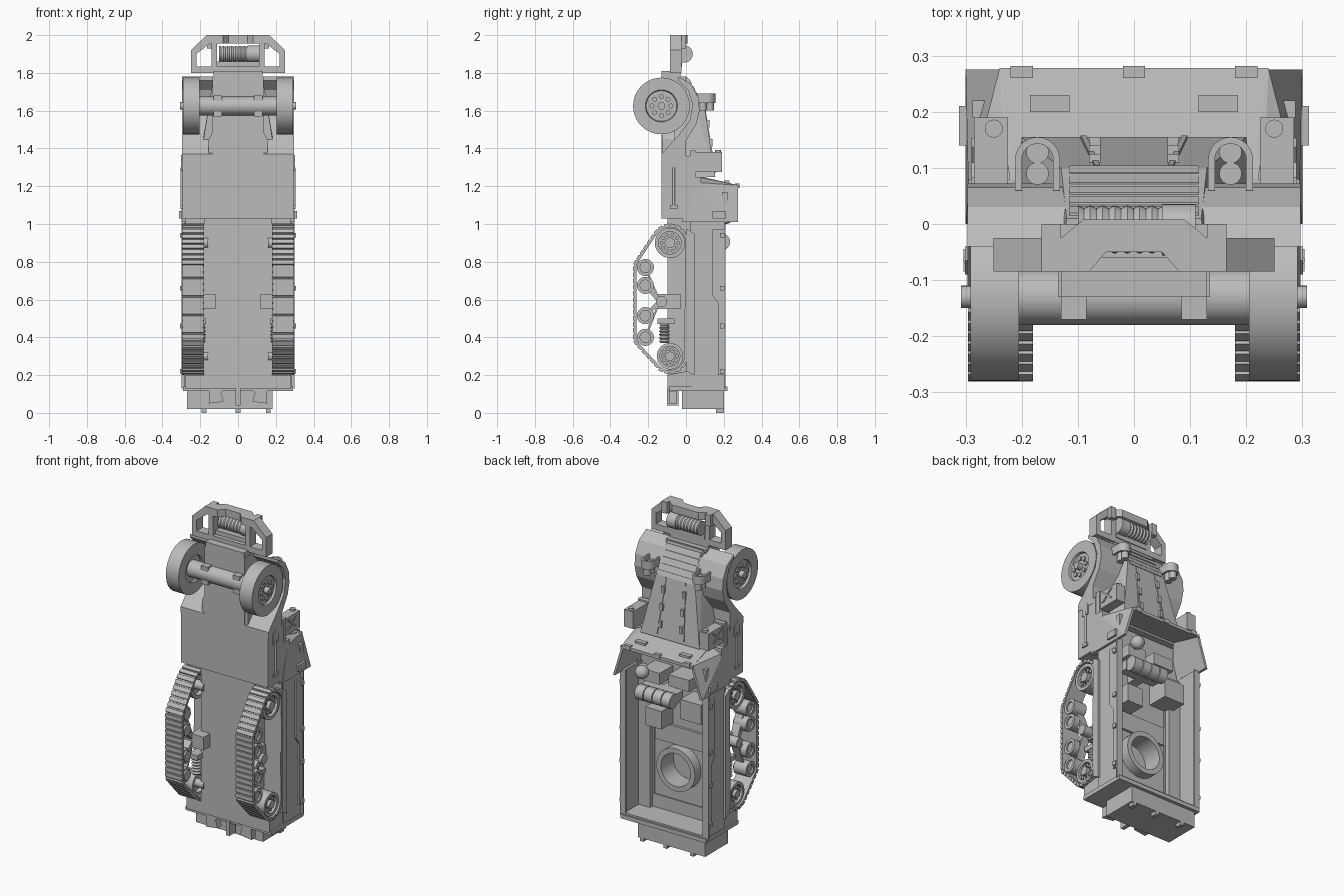
import bpy
import bmesh
from math import sin, cos, pi, radians
from mathutils import Vector
from mathutils.geometry import convex_hull_2d

default_cube = bpy.data.objects.get("Cube")
if default_cube:
    bpy.data.objects.remove(default_cube, do_unlink=True)

grey = bpy.data.materials.new("armour_grey")
grey.use_nodes = True
grey.diffuse_color = (.5, .5, .5, 1)
grey.node_tree.nodes["Principled BSDF"].inputs["Base Color"].default_value = grey.diffuse_color


def finish(name, bm, mirror=False, smooth=False):
    """Turn a bmesh into a named object, optionally mirrored across x."""
    bmesh.ops.remove_doubles(bm, verts=bm.verts, dist=.00001)
    bmesh.ops.recalc_face_normals(bm, faces=bm.faces)
    mesh = bpy.data.meshes.new(name)
    bm.to_mesh(mesh)
    bm.free()
    mesh.materials.append(grey)
    if smooth:
        mesh.shade_smooth()
        mesh.set_sharp_from_angle(angle=radians(35))
    obj = bpy.data.objects.new(name, mesh)
    bpy.context.collection.objects.link(obj)
    if mirror:
        modifier = obj.modifiers.new("mirror", "MIRROR")
        modifier.use_mirror_merge = False
    return obj


def place(axis, along, u, v):
    """Point from a distance along an axis and the two remaining coordinates."""
    return {"x": (along, u, v), "y": (u, along, v), "z": (u, v, along)}[axis]


def hull(name, points, mirror=False):
    bm = bmesh.new()
    verts = [bm.verts.new(p) for p in points]
    bmesh.ops.convex_hull(bm, input=verts)
    loose = [v for v in bm.verts if not v.link_faces]
    bmesh.ops.delete(bm, geom=loose, context="VERTS")
    bmesh.ops.dissolve_limit(bm, angle_limit=radians(1), verts=bm.verts, edges=bm.edges)
    return finish(name, bm, mirror)


def box(name, xs, ys, zs, mirror=False):
    return hull(name, [(x, y, z) for x in xs for y in ys for z in zs], mirror)


def extrude(name, axis, profile, span, mirror=False, smooth=False):
    bm = bmesh.new()
    ends = [[bm.verts.new(place(axis, a, *p)) for p in profile] for a in span]
    for end in ends:
        bm.faces.new(end)
    for i in range(len(profile)):
        j = i - 1
        bm.faces.new((ends[0][j], ends[0][i], ends[1][i], ends[1][j]))
    return finish(name, bm, mirror, smooth)


def lathe(name, axis, centre, profile, mirror=False, sides=32, closed=False):
    """Revolve (distance along axis, radius) pairs about a line through centre."""
    bm = bmesh.new()
    rings = []
    for along, radius in profile:
        rings.append([bm.verts.new(place(axis, along,
                                         centre[0] + radius * cos(2 * pi * k / sides),
                                         centre[1] + radius * sin(2 * pi * k / sides)))
                      for k in range(sides)])
    pairs = list(zip(rings, rings[1:]))
    if closed:
        pairs.append((rings[-1], rings[0]))
    for a, b in pairs:
        for k in range(sides):
            bm.faces.new((a[k - 1], a[k], b[k], b[k - 1]))
    if not closed:
        bm.faces.new(rings[0])
        bm.faces.new(rings[-1])
    return finish(name, bm, mirror, True)


def cylinder(name, axis, centre, radius, span, mirror=False, sides=24):
    return lathe(name, axis, centre, [(a, radius) for a in span], mirror, sides)


def tube(name, axis, centre, outer, inner, span, mirror=False, sides=32):
    start, end = span
    profile = [(start, inner), (start, outer), (end, outer), (end, inner)]
    return lathe(name, axis, centre, profile, mirror, sides, closed=True)


def bolts(name, centre, ring, radius, span, count):
    for k in range(count):
        angle = 2 * pi * k / count
        spot = (centre[0] + ring * cos(angle), centre[1] + ring * sin(angle))
        cylinder(name, "x", spot, radius, span, mirror=True, sides=10)


# Lower hull, belly and rear
lower_hull = extrude("lower_hull", "x", [(-.098, .13), (-.098, 1.04), (.02, 1.04), (.02, .13)], (-.18, .18))
box("belly_section", (-.29, .29), (-.13, .0), (1.03, 1.34))
extrude("rear_skirt", "x", [(-.098, .13), (-.098, .2), (.05, .23), (.05, .13)], (-.28, .28))
box("rear_bumper", (-.29, .29), (-.09, .22), (.115, .14))
box("rear_locker", (-.27, .183), (-.02, .2), (.02, .13))
extrude("rear_bracket", "y", [(.06, .13), (.09, .11), (.075, .06), (.155, .05), (.15, .11), (.16, .13)],
        (-.09, -.05), mirror=True)
box("tow_hook", (-.012, .012), (-.1, -.04), (.04, .13))
for x in (-.18, .0, .16):
    box("locker_hinge", (x - .012, x + .012), (.16, .2), (.0, .03))

# Open troop compartment
floor = box("compartment_floor", (-.28, .28), (.02, .04), (.13, 1.24))
box("track_ledge", (.19, .28), (.03, .075), (.14, 1.0), mirror=True)
extrude("track_guard", "x", [(.003, .96), (.003, .975), (.045, .95), (.045, .2), (.003, .22)],
        (.18, .298), mirror=True)
box("side_wall", (.268, .285), (.03, .21), (.13, 1.02), mirror=True)
box("tail_wall", (-.28, .28), (.03, .21), (.13, .15))
extrude("side_panel", "x", [(.14, .97), (.14, .62), (.17, .58), (.17, .2), (.205, .2), (.205, .97)],
        (.28, .295), mirror=True)
box("wall_rail", (.26, .298), (.2, .21), (.13, 1.02), mirror=True)
for height in (.22, .46, .66, .94):
    box("rail_hinge", (.285, .307), (.18, .205), (height - .012, height + .012), mirror=True)

# Gun ring with a bore sunk through the floor
ring_centre = (.0, .44)
tube("gun_ring", "y", ring_centre, .13, .1, (.03, .1), sides=40)
bore = cylinder("bore_cutter", "y", ring_centre, .1, (-.02, .09), sides=40)
bore.hide_render = True
bore.hide_set(True)
for part in (lower_hull, floor):
    cut = part.modifiers.new("bore", "BOOLEAN")
    cut.operation, cut.object, cut.solver = "DIFFERENCE", bore, "EXACT"

# Compartment fittings
box("ring_plate", (-.17, .17), (.035, .055), (.57, .68))
for k in range(4):
    start = -.05 + k * .06
    cylinder("ammunition_drum", "x", (.19, .905), .044, (start, start + .055))
box("drum_tray", (-.05, .19), (.1, .16), (.88, .94))
box("drum_stand", (.02, .08), (.04, .11), (.88, .94))
box("side_seat", (-.22, -.08), (.04, .17), (.8, .92))
box("rear_seat", (.06, .17), (.04, .15), (.69, .8))
box("radio_case", (-.14, .0), (.04, .17), (.98, 1.05))
box("seat_block", (.06, .18), (.04, .17), (.97, 1.04))
lathe("lamp_globe", "z", (.15, .21), [(1.04 - .04 * cos(pi * k / 12), .04 * sin(pi * k / 12) + .0001)
                                    for k in range(13)], sides=20)

# Armoured cab
extrude("cab_lower_side", "x", [(-.02, 1.01), (-.02, 1.25), (.08, 1.25), (.08, 1.01)], (.275, .295), mirror=True)
hull("cab_corner_plate", [(x + inset, y, z) for inset in (-.015, .0)
                          for x, y, z in ((.3, .0, 1.01), (.3, .275, 1.01), (.295, .06, 1.22), (.24, .275, 1.205),
                                          (.23, .08, 1.245))], mirror=True)
hull("windscreen_plate", [(side * x, y, z + thick) for side in (-1, 1) for thick in (-.018, .0)
                          for x, y, z in ((.24, .278, 1.205), (.222, .15, 1.235), (.222, .08, 1.25))])
box("cowl", (-.285, .285), (.0, .08), (1.22, 1.25))
box("vision_flap", (.115, .185), (.2, .23), (1.212, 1.23), mirror=True)
box("cab_vision_slot", (.262, .288), (.19, .22), (1.1, 1.17), mirror=True)
for x in (-.2, .0, .2):
    box("windscreen_hinge", (x - .02, x + .02), (.26, .282), (1.19, 1.215))
box("cab_door_latch", (.29, .312), (.14, .21), (1.03, 1.07), mirror=True)

# Bonnet, grille and front chassis
hull("bonnet", [(side * x, y, z) for side in (-1, 1) for x, y, z in (
    (.22, -.02, 1.24), (.2, .155, 1.25), (.13, .1, 1.61), (.12, .01, 1.775), (.13, -.06, 1.775), (.2, -.06, 1.34))])
box("front_chassis", (-.135, .135), (-.13, .0), (1.33, 1.78))
hull("chassis_gusset", [(x, y, z) for y in (-.125, .0) for x, z in ((.1, 1.34), (.155, 1.34), (.155, 1.45), (.1, 1.55))],
     mirror=True)
box("chassis_nose", (-.13, .13), (-.13, -.03), (1.7, 1.81))
for k in range(5):
    y, z = .02 + k * .018, 1.765 - k * .034
    hull("grille_louvre", [(x, y + dy, z + dz) for x in (-.115, .115)
                           for dy, dz in ((-.01, .0), (.0, .0), (.012, -.025), (.002, -.025))])
for z in (1.33, 1.43, 1.53):
    y = .155 - (z - 1.25) * .15
    box("bonnet_catch", (.06, .08), (y - .01, y + .012), (z - .02, z + .02), mirror=True)
hull("bonnet_rib", [(x, y + rise, z) for x, y, z in ((.095, .155, 1.27), (.085, .155, 1.27),
                    (.07, .102, 1.6), (.06, .102, 1.6)) for rise in (-.01, .003)], mirror=True)

# Front fenders
fender = [(-.04, 1.78), (.03, 1.74), (.065, 1.67), (.072, 1.6), (.055, 1.53), (.0, 1.44), (.0, 1.33),
          (-.13, 1.33), (-.13, 1.37), (-.04, 1.47), (.02, 1.55), (.035, 1.63), (.01, 1.71), (-.04, 1.76)]
extrude("fender", "x", fender, (.12, .297), mirror=True)
box("running_board", (.27, .295), (-.13, .02), (1.03, 1.36), mirror=True)

# Headlights with hoop guards
for y in (.09, .128):
    cylinder("headlight", "z", (.172, y), .02, (1.6, 1.67), mirror=True)
arc = [(cos(pi * k / 12), sin(pi * k / 12)) for k in range(13)]
guard = [(.172 + .04 * x, .115 + .04 * y) for x, y in arc] + [(.132, .06), (.144, .06)]
guard += [(.172 - .028 * x, .115 + .028 * y) for x, y in arc] + [(.2, .06), (.212, .06)]
extrude("headlight_guard", "z", guard, (1.64, 1.69), mirror=True, smooth=True)

# Fuel cans and side tools
box("fuel_can", (.225, .285), (.045, .19), (1.275, 1.38), mirror=True)
box("can_shelf", (.22, .29), (.02, .05), (1.25, 1.39), mirror=True)
cylinder("can_cap", "z", (.25, .17), .016, (1.37, 1.392), mirror=True)
for lean in (-1, 1):
    hull("can_cross", [(x, .11 + lean * end * .035 + width, 1.335 + end * .03) for x in (.28, .29)
                       for end in (-1, 1) for width in (-.008, .008)], mirror=True)
cylinder("shovel_handle", "z", (.298, -.065), .007, (1.1, 1.3), mirror=True)
extrude("shovel_blade", "x", [(-.09, 1.28), (-.09, 1.34), (-.065, 1.365), (-.04, 1.34), (-.04, 1.28)],
        (.292, .301), mirror=True)
box("shovel_grip", (.292, .304), (-.085, -.045), (1.08, 1.1), mirror=True)

# Bumper frame and winch
bumper = (-.085, -.025)
box("bumper_base", (-.25, .25), bumper, (1.8, 1.835))
box("bumper_post", (.11, .14), bumper, (1.82, 1.97), mirror=True)
box("bumper_end", (.22, .25), bumper, (1.82, 1.92), mirror=True)
hull("bumper_corner", [(x, y, z) for y in bumper for x, z in
                       ((.25, 1.92), (.22, 1.9), (.15, 1.955), (.165, 2))], mirror=True)
half_crest = [(.05, -.05), (.08, -.085), (.165, -.085), (.165, -.025), (.13, -.025), (.09, .008)]
extrude("bumper_crest", "z", half_crest + [(-x, y) for x, y in reversed(half_crest)], (1.955, 2))
box("tow_bracket", (.13, .165), (-.03, .0), (1.93, 2), mirror=True)
ridges = [(-.1 + k * .011, .038 if k % 2 else .043) for k in range(15)]
lathe("winch_drum", "x", (-.01, 1.9), ridges)
cylinder("winch_motor", "x", (-.01, 1.9), .046, (.05, .11))
box("winch_mount", (-.11, .11), (-.06, -.02), (1.83, 1.86))

# Front axle and wheels
wheel = (-.13, 1.625)
cylinder("front_axle", "x", wheel, .05, (-.22, .22))
box("axle_spring", (.085, .13), (-.17, -.06), (1.57, 1.68), mirror=True)
tread = [(.205, .08), (.205, .15), (.291, .15), (.291, .085), (.275, .08)]
lathe("tyre", "x", wheel, tread, mirror=True, sides=48, closed=True)
cylinder("wheel_disc", "x", wheel, .085, (.22, .278), mirror=True, sides=32)
cylinder("wheel_hub", "x", wheel, .02, (.27, .308), mirror=True)
bolts("wheel_bolt", wheel, .05, .013, (.27, .288), 8)

# Track wheels
sprocket, idler = (-.085, .9), (-.085, .3)
rollers = [(-.215, z) for z in (.4, .515, .675, .77)]
for label, centre, radius in (("drive_sprocket", sprocket, .08), ("rear_idler", idler, .07)):
    tube(label + "_rim", "x", centre, radius, radius * .75, (.2, .285), mirror=True)
    cylinder(label + "_web", "x", centre, radius * .8, (.225, .25), mirror=True)
    cylinder(label + "_hub", "x", centre, radius * .35, (.16, .29), mirror=True)
    bolts(label + "_stud", centre, radius * .55, .01, (.24, .275), 10)
for centre in rollers:
    tube("road_wheel", "x", centre, .045, .028, (.2, .285), mirror=True)
    cylinder("road_wheel_hub", "x", centre, .032, (.19, .275), mirror=True)

# Suspension bogies
box("bogie_bracket", (.12, .21), (-.16, -.03), (.55, .63), mirror=True)
cylinder("bogie_pivot", "x", (-.13, .59), .03, (.17, .27), mirror=True)
for y, z in rollers:
    hull("bogie_arm", [(x, py, pz + w) for x in (.2, .25) for w in (-.015, .015)
                       for py, pz in ((y, z), (-.14, .59))], mirror=True)
lathe("coil_spring", "z", (.2, -.115), [(.37 + k * .009, .028 if k % 2 else .02) for k in range(12)], mirror=True)
box("spring_seat", (.17, .23), (-.15, -.06), (.47, .5), mirror=True)

# Track band wrapped around the wheels, then evenly spaced pads
samples = []
for centre, radius in [(sprocket, .083), (idler, .075)] + [(r, .047) for r in rollers]:
    for k in range(32):
        out = Vector((cos(2 * pi * k / 32), sin(2 * pi * k / 32)))
        samples.append((Vector(centre) + out * radius, out))
loop = [samples[i] for i in convex_hull_2d([s[0] for s in samples])]
bm = bmesh.new()
rows = [[bm.verts.new((x, *(p + out * lift))) for x, lift in ((.185, 0), (.185, .012), (.293, .012), (.293, 0))]
        for p, out in loop]
for i, row in enumerate(rows):
    for k in range(4):
        bm.faces.new((rows[i - 1][k - 1], rows[i - 1][k], row[k], row[k - 1]))
finish("track_band", bm, mirror=True)

path = [p + out * .01 for p, out in loop]
lengths = [(path[i] - path[i - 1]).length for i in range(len(path))]
pad_count = 56
pitch = sum(lengths) / pad_count
for n in range(pad_count):
    travel, i = n * pitch, 0
    while travel > lengths[i] and i < len(path) - 1:
        travel -= lengths[i]
        i += 1
    tangent = (path[i] - path[i - 1]).normalized()
    normal = Vector((tangent.y, -tangent.x))
    if normal.dot(loop[i][1]) < 0:
        normal = -normal
    middle = path[i - 1] + tangent * travel
    hull("track_pad", [(x, *(middle + tangent * along * pitch + normal * lift)) for x in (.18, .296)
                       for along, lift in ((-.45, -.008), (.45, -.008), (-.36, .009), (.36, .009))], mirror=True)
